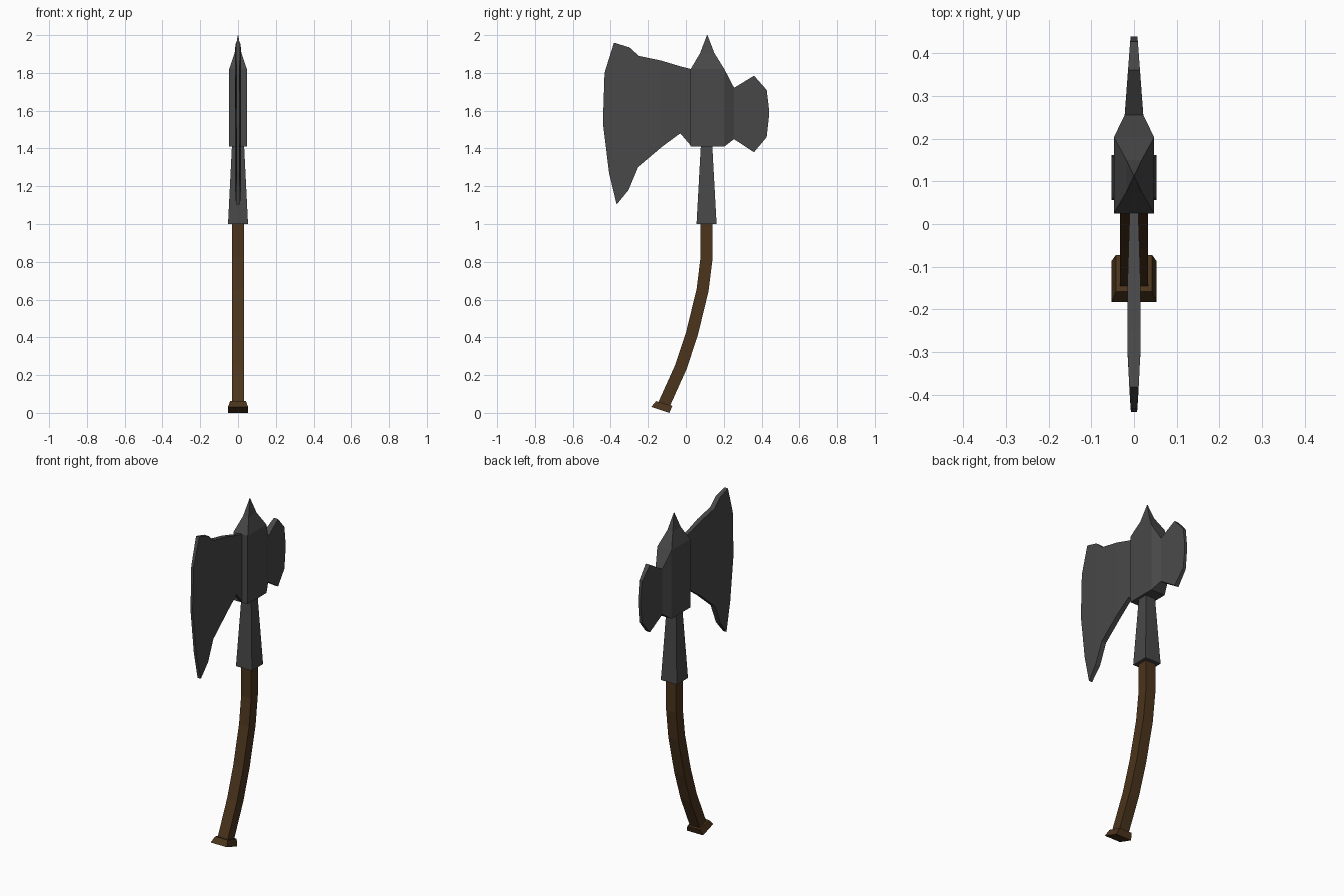
import bpy, bmesh
from mathutils import Vector


def material(name, color):
    m = bpy.data.materials.new(name)
    m.diffuse_color = (*color, 1)
    return m


STEEL = material("dark_steel", (0.065, 0.065, 0.065))
WOOD = material("brown_wood", (0.07, 0.035, 0.012))


def loft(name, sections, mat):
    """Skin four-sided rings; each section is (half_x, (y, z), (y, z))."""
    bm = bmesh.new()
    rings = []
    for hx, a, b in sections:
        pts = [(-hx, *a), (hx, *a), (hx, *b), (-hx, *b)]
        rings.append([bm.verts.new(p) for p in pts])
    for r, s in zip(rings, rings[1:]):
        for i in range(4):
            j = (i + 1) % 4
            bm.faces.new((r[i], r[j], s[j], s[i]))
    bm.faces.new(rings[0])
    bm.faces.new(rings[-1])
    bmesh.ops.recalc_face_normals(bm, faces=bm.faces)
    me = bpy.data.meshes.new(name)
    bm.to_mesh(me)
    bm.free()
    me.materials.append(mat)
    ob = bpy.data.objects.new(name, me)
    bpy.context.collection.objects.link(ob)
    return ob


# Curved wooden handle: square section swept along a bent path
path = [Vector(p) for p in [(-0.118, 0.04), (-0.026, 0.244), (0.032, 0.42),
                            (0.088, 0.65), (0.109, 0.82), (0.109, 1.02)]]
sections = []
for i, p in enumerate(path):
    d = (path[min(i + 1, len(path) - 1)] - path[max(i - 1, 0)]).normalized()
    n = Vector((d.y, -d.x)) * 0.032
    sections.append((0.033, p - n, p + n))
loft("handle", sections, WOOD)

# Tilted pommel at the foot of the handle
loft("pommel", [(0.053, (-0.183, 0.032), (-0.087, 0.0)),
                (0.042, (-0.158, 0.062), (-0.072, 0.037))], WOOD)

# Tapered socket between handle and head
loft("socket", [(0.053, (0.056, 1.0), (0.162, 1.0)),
                (0.032, (0.079, 1.42), (0.139, 1.42))], STEEL)

# Head block, narrowing towards the rear blade
loft("head_block", [(0.047, (0.025, 1.82), (0.025, 1.41)),
                    (0.047, (0.203, 1.82), (0.203, 1.41)),
                    (0.022, (0.255, 1.72), (0.255, 1.45))], STEEL)

# Top spike
loft("top_spike", [(0.047, (0.025, 1.82), (0.203, 1.82)),
                   (0.018, (0.075, 1.905), (0.150, 1.905)),
                   (0.001, (0.111, 2.0), (0.114, 2.0))], STEEL)

# Large front blade: upper and lower outline with thickness
loft("front_blade", [(0.010, (0.03, 1.82), (0.03, 1.41)),
                     (0.012, (-0.03, 1.835), (-0.03, 1.48)),
                     (0.015, (-0.13, 1.865), (-0.125, 1.41)),
                     (0.015, (-0.25, 1.89), (-0.255, 1.30)),
                     (0.015, (-0.30, 1.935), (-0.305, 1.18)),
                     (0.011, (-0.382, 1.96), (-0.368, 1.103)),
                     (0.008, (-0.432, 1.80), (-0.408, 1.27)),
                     (0.007, (-0.44, 1.56), (-0.44, 1.53))], STEEL)

# Small rear blade
loft("rear_blade", [(0.022, (0.253, 1.72), (0.253, 1.45)),
                    (0.014, (0.36, 1.785), (0.36, 1.38)),
                    (0.009, (0.427, 1.71), (0.427, 1.46)),
                    (0.008, (0.439, 1.61), (0.439, 1.57))], STEEL)
